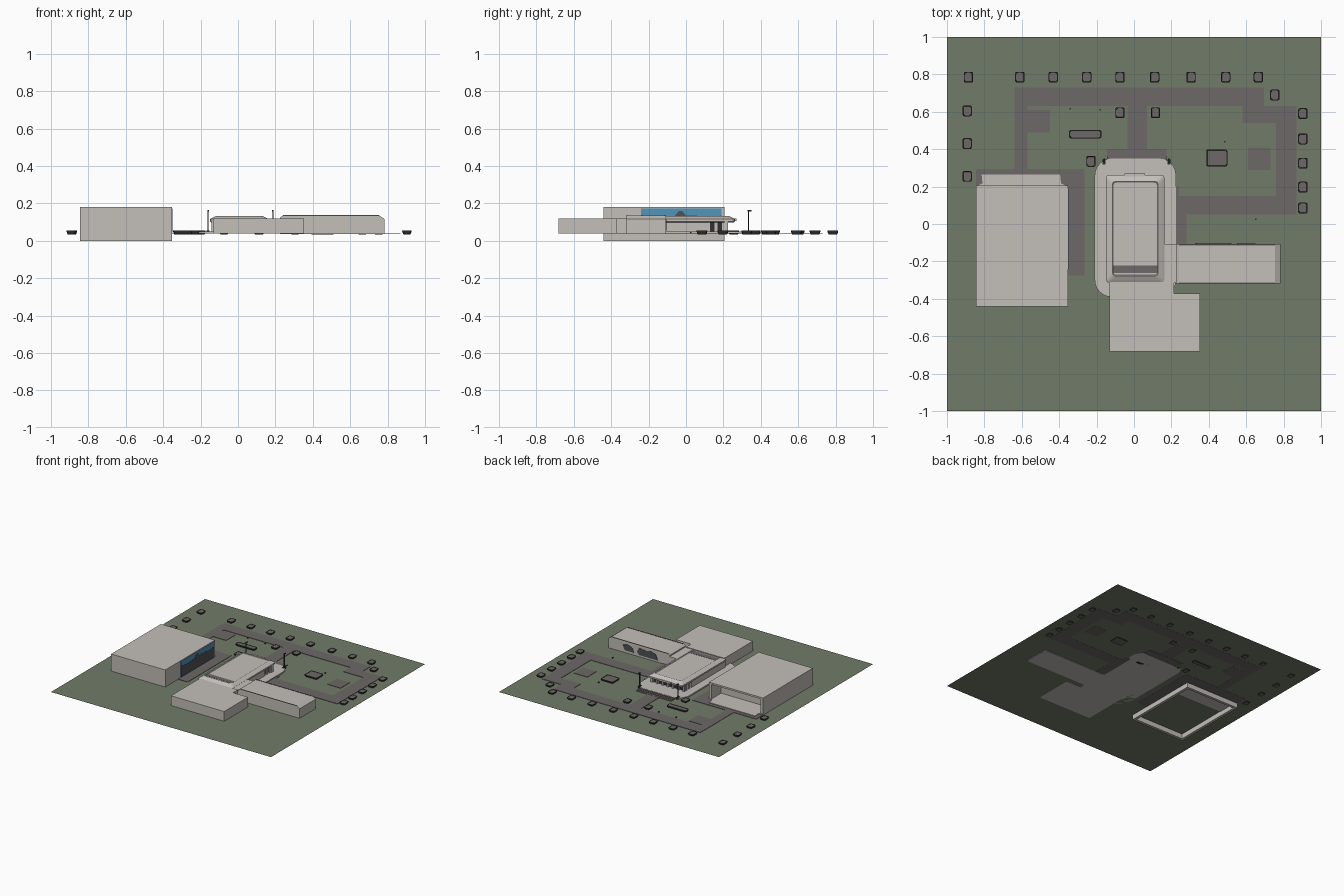
import bpy, bmesh, math

if "Cube" in bpy.data.objects:
    bpy.data.objects.remove(bpy.data.objects["Cube"])

def material(name, rgb):
    m = bpy.data.materials.new(name)
    m.diffuse_color = (*rgb, 1)
    m.use_nodes = True
    m.node_tree.nodes["Principled BSDF"].inputs["Base Color"].default_value = m.diffuse_color
    return m

GREEN = material("grass green", (0.165, 0.20, 0.14))
PALE = material("pale concrete", (0.55, 0.52, 0.485))
PAVE = material("paving grey", (0.155, 0.138, 0.135))
DARK = material("dark trim", (0.03, 0.03, 0.032))
BLUE = material("mural blue", (0.08, 0.30, 0.50))
SLATE = material("mural slate", (0.075, 0.085, 0.095))

def make(name, bm, mats):
    bmesh.ops.recalc_face_normals(bm, faces=bm.faces)
    me = bpy.data.meshes.new(name)
    bm.to_mesh(me)
    bm.free()
    for m in mats:
        me.materials.append(m)
    ob = bpy.data.objects.new(name, me)
    bpy.context.collection.objects.link(ob)
    return ob

def add_box(bm, x0, x1, y0, y1, z0, z1, mi=0):
    r = bmesh.ops.create_cube(bm, size=1)
    for v in r["verts"]:
        v.co = ((x0 + x1) / 2 + v.co.x * (x1 - x0),
                (y0 + y1) / 2 + v.co.y * (y1 - y0),
                (z0 + z1) / 2 + v.co.z * (z1 - z0))
    for f in {f for v in r["verts"] for f in v.link_faces}:
        f.material_index = mi

def boxes(name, items, mat):
    bm = bmesh.new()
    for b in items:
        add_box(bm, *b)
    return make(name, bm, [mat])

def outline(x0, x1, y0, y1, r, n=1):
    """Rectangle with rounded corners, counter-clockwise."""
    pts = []
    for i, (cx, cy) in enumerate([(x1 - r, y1 - r), (x0 + r, y1 - r),
                                  (x0 + r, y0 + r), (x1 - r, y0 + r)]):
        for k in range(n + 1):
            a = math.pi / 2 * (i + k / n)
            pts.append((cx + r * math.cos(a), cy + r * math.sin(a)))
    return pts

def loft(name, rect, levels, r, mats, n=1, top_index=0):
    """Stack of inset outlines; levels are (inset, z)."""
    x0, x1, y0, y1 = rect
    bm = bmesh.new()
    rings = [[bm.verts.new((x, y, z)) for x, y in
              outline(x0 + i, x1 - i, y0 + i, y1 - i, r, n)] for i, z in levels]
    for a, b in zip(rings, rings[1:]):
        for k in range(len(a)):
            j = (k + 1) % len(a)
            f = bm.faces.new((a[k], a[j], b[j], b[k]))
            f.material_index = len(mats) - 1 if len(mats) > 1 else 0
    bm.faces.new(rings[0][::-1])
    bm.faces.new(rings[-1]).material_index = top_index
    return make(name, bm, mats)

def plate(name, pts, mat, axis, at, thick=0.003):
    """Thin extruded polygon on a plane of constant x, y or z."""
    bm = bmesh.new()
    def co(p, d):
        c = list(p)
        c.insert(axis, at + d)
        return c
    a = [bm.verts.new(co(p, 0)) for p in pts]
    b = [bm.verts.new(co(p, thick)) for p in pts]
    bm.faces.new(a)
    bm.faces.new(b)
    for k in range(len(a)):
        j = (k + 1) % len(a)
        bm.faces.new((a[k], a[j], b[j], b[k]))
    return make(name, bm, [mat])

G = 0.04  # ground level

# Lawn: one flat sheet
bm = bmesh.new()
bm.faces.new([bm.verts.new((x, y, G)) for x, y in ((-1, -1), (1, -1), (1, 1), (-1, 1))])
make("lawn", bm, [GREEN])

# Paved walks
walks = [(-.64, -.57, .29, .63), (-.64, .695, .63, .73), (-.57, -.45, .49, .61),
         (.58, .87, .54, .63), (.76, .87, .15, .54), (.22, .87, .05, .15),
         (.20, .28, -.11, .05), (-.035, .07, .40, .63), (-.845, -.265, .20, .295),
         (-.36, -.265, -.275, .20), (.61, .73, .29, .41), (.2, .24, .05, .2)]
boxes("paved_walks", [(*w, G - .001, G + .003) for w in walks], PAVE)

# Entrance steps
boxes("entrance_steps", [(-.145, .175, .33, .40 - .018 * i, G - .002, G + .004 + .003 * i)
                         for i in range(3)], PAVE)

# Plaza under the hall
loft("plaza", (-.21, .225, -.39, .35), [(0, G), (0, G + .011)], .09, [PALE], n=6)

# Large exhibition block: open underneath and at the back
X0, X1, Y0, Y1, H = -.845, -.353, -.44, .205, .18
boxes("exhibition_block", [(X0, X1, Y0, Y1, H - .014, H), (X0, X0 + .022, Y0, Y1, 0, H),
                           (X1 - .022, X1, Y0, Y1, 0, H),
                           (X0 + .022, X1 - .022, Y0, Y0 + .022, 0, H),
                           (X0 + .022, X1 - .022, Y1 - .022, Y1, 0, G + .008),
                           (X0 + .022, X1 - .022, .06, .08, G, H)], PALE)
plate("block_porch", [(-.845, .2), (-.353, .2), (-.39, .218), (-.395, .265), (-.815, .265), (-.81, .218)],
      PALE, 2, G, .008)
plate("block_floor", [(X0 + .02, .03), (X1 - .02, .03), (X1 - .02, .2), (X0 + .02, .2)],
      PALE, 2, G - .003, .01)

# Mural on the side of the block
plate("mural_sky", [(-.24, .045), (.19, .045), (.19, .173), (-.24, .173)], BLUE, 0, X1, .002)
plate("mural_hills", [(-.24, .045), (.19, .045), (.19, .135), (.12, .128), (.05, .135), (0, .135),
                      (-.02, .16), (-.04, .158), (-.06, .133), (-.14, .125), (-.24, .138)],
      SLATE, 0, X1 + .001, .003)

# Front block with a step in its back wall
plate("front_block", [(-.132, -.682), (.352, -.682), (.352, -.372), (.215, -.372),
                      (.215, -.31), (-.132, -.31)], PALE, 2, G, .08)

# Main hall: walls, glazed back end, columns and chamfered roof
boxes("hall_walls", [(-.142, .155, -.312, .13, G, .115)], PALE)
boxes("hall_glazing", [(-.125, .138, .13, .21, G, .11)], DARK)
boxes("hall_columns", [(-.14 + .048 * i, -.125 + .048 * i, .205, .225, G, .11)
                       for i in range(7)] +
      [(x, x + .012, y, y + .02, G, .11) for x in (-.142, .143) for y in (.15, .19)], PALE)
loft("hall_roof", (-.15, .163, -.312, .262),
     [(.008, .098), (0, .104), (0, .116), (.012, .123), (.034, .134), (.038, .13)],
     .016, [PALE], n=2)
boxes("roof_vent", [(-.05, .06, .245, .27, .105, .12)], PALE)
boxes("roof_shadow_gap", [(-.112, .125, -.262, -.222, .128, .1315)], PAVE)

# Side wing and link to the hall
bm = bmesh.new()
a, b = [[bm.verts.new((x, y, z)) for x, z in
         ((.225, .036), (.782, .036), (.782, .118), (.755, .135), (.24, .135), (.225, .125))]
        for y in (-.318, -.108)]
bm.faces.new(a)
bm.faces.new(b)
for k in range(6):
    bm.faces.new((a[k], a[(k + 1) % 6], b[(k + 1) % 6], b[k]))
make("side_wing", bm, [PALE])
boxes("wing_link", [(.15, .23, -.315, -.108, G, .115)], PALE)
boxes("wing_roof_edges", [(.24, .755, -.319, -.312, .133, .137),
                          (.24, .755, -.114, -.107, .133, .137)], PAVE)

# Pictures along the back wall of the wing
plate("wing_mural_large", [(.33, .055), (.50, .055), (.52, .08), (.50, .112), (.44, .105),
                           (.40, .115), (.35, .10)], SLATE, 1, -.108)
plate("wing_mural_small", [(.55, .06), (.63, .06), (.65, .10), (.60, .112), (.56, .095)],
      SLATE, 1, -.108)

# Planters: dark tapered tubs with a grey top
tubs = [(x, .785) for x in (-.885, -.61, -.432, -.253, -.075, .11, .305, .49, .665)]
tubs += [(.903, y) for y in (.59, .455, .325, .197, .085)]
tubs += [(-.892, y) for y in (.605, .43, .255)]
tubs += [(.753, .69), (-.075, .595), (.115, .595), (-.23, .335)]
sizes = [(x, y, .025, .029) for x, y in tubs]
sizes += [(-.26, .48, .087, .022), (.443, .353, .056, .046)]
for x, y, w, d in sizes:
    loft("planter", (x - w, x + w, y - d, y + d),
         [(.006, .034), (0, .05), (0, .054), (.004, .054), (.005, .053)],
         .009, [PAVE, DARK], n=2)

# Lamp posts beside the steps
for x in (-.16, .187):
    boxes("lamp_post", [(x - .003, x + .003, .331, .337, G, .162),
                        (x - .004, x + .004, .328, .35, .158, .164),
                        (x - .008, x + .008, .318, .345, G, .055)], DARK)

# Small path lights
boxes("path_lights", [(x - .004, x + .004, y - .004, y + .004, G, .048) for x, y in
                      ((-.34, .615), (-.18, .61), (.485, .44), (.65, .025), (.145, .025))], DARK)
